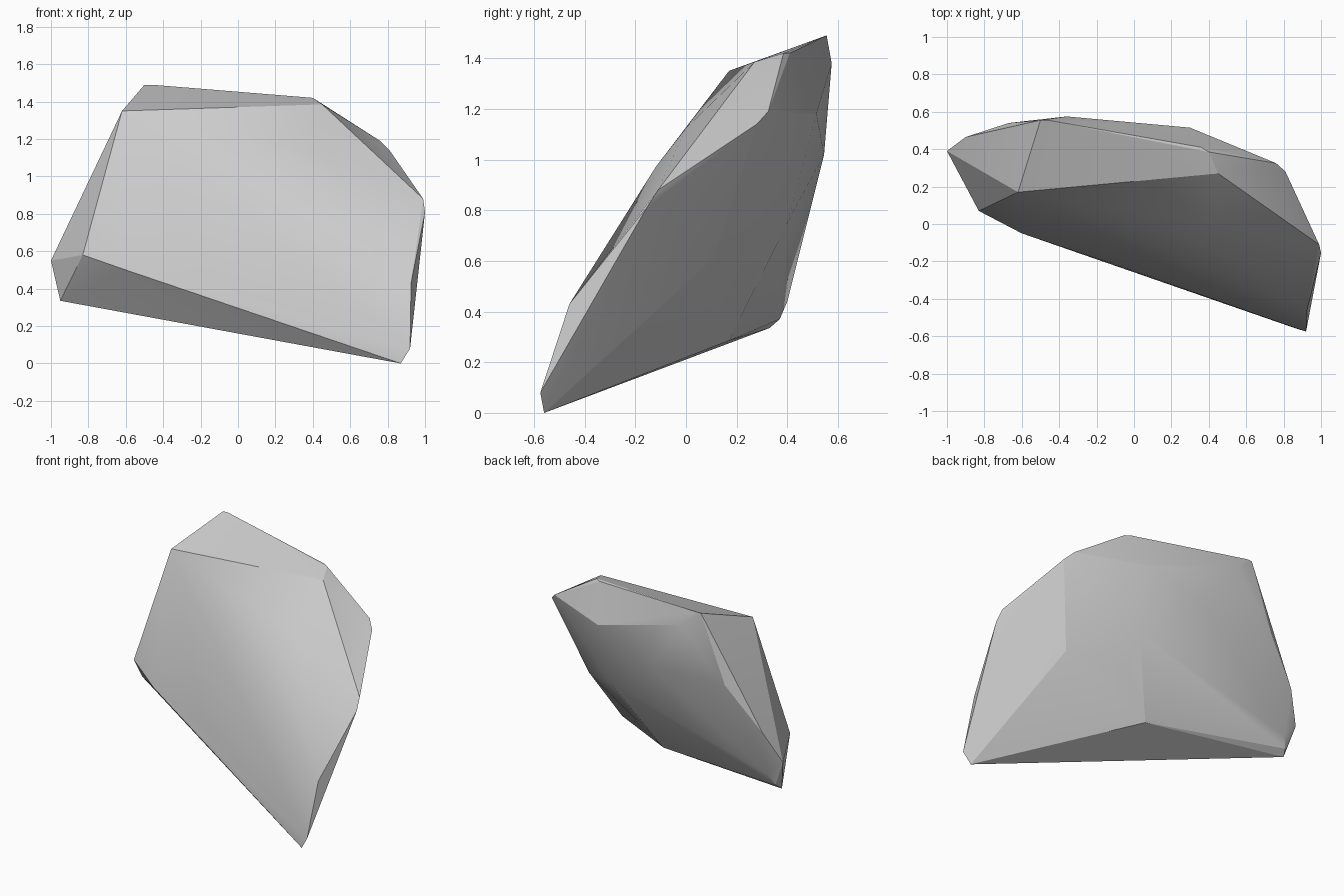
import bpy, bmesh

# Corner points of a chipped, leaning boulder; its skin is their convex hull
crown = [(-.62, .17, 1.35), (-.50, .555, 1.49), (-.46, .555, 1.49),
         (.36, .41, 1.42), (.40, .385, 1.42), (.45, .27, 1.385)]
right_end = [(.76, .325, 1.19), (.81, .28, 1.14), (.99, -.11, .88),
             (1.0, -.155, .81), (.92, -.575, .08), (.87, -.56, 0)]
front = [(.925, -.46, .43), (.40, -.12, .97), (.42, .0, 1.125),
         (-.12, -.21, .43), (-.60, -.05, .50), (-.83, .07, .58)]
left_end = [(-.55, .12, .31), (-.95, .33, .335), (-1.0, .39, .55),
            (-.93, .37, .37), (-.90, .40, .44), (-.90, .465, .75)]
back = [(-.67, .54, 1.04), (-.36, .575, 1.38), (-.12, .545, 1.02),
        (.30, .515, 1.18), (.29, .40, .75), (.28, .27, .57),
        (.05, .17, .285), (.65, .11, .61)]

bm = bmesh.new()
for p in crown + right_end + front + left_end + back:
    bm.verts.new(p)
hull = bmesh.ops.convex_hull(bm, input=bm.verts[:])
# Drop points swallowed by the hull
bmesh.ops.delete(bm, geom=[v for v in bm.verts if not v.link_faces], context='VERTS')
bmesh.ops.recalc_face_normals(bm, faces=bm.faces[:])

mesh = bpy.data.meshes.new("boulder")
bm.to_mesh(mesh)
bm.free()
rock = bpy.data.objects.new("boulder", mesh)
bpy.context.collection.objects.link(rock)

# Soft shading across the shallow facets, crisp at the main ridges
bpy.context.view_layer.objects.active = rock
rock.select_set(True)
bpy.ops.object.shade_smooth_by_angle(angle=0.26)
